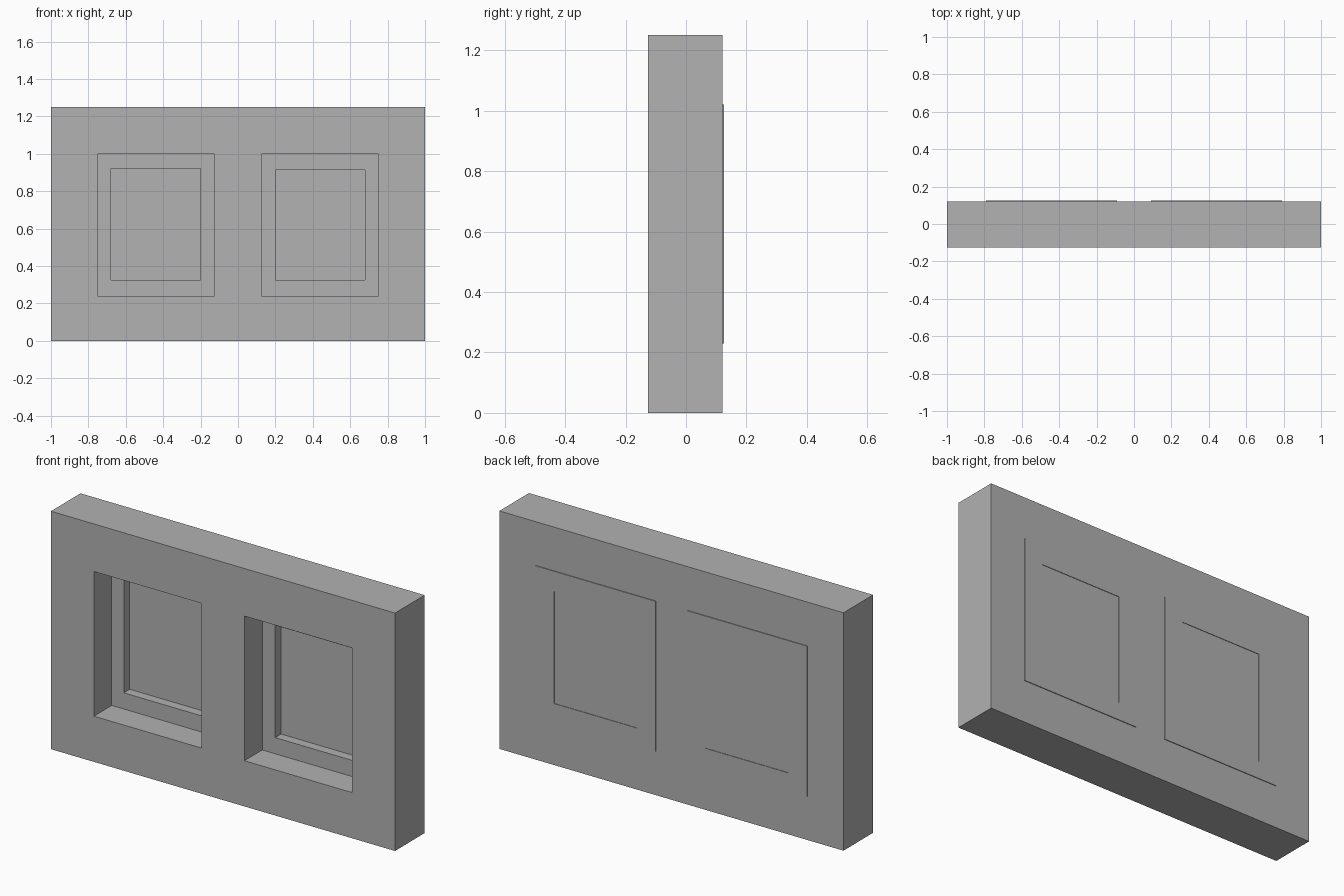
import bpy
import bmesh
from mathutils import Vector

old = bpy.data.objects.get("Cube")
if old:
    bpy.data.objects.remove(old, do_unlink=True)

grey = bpy.data.materials.new("plain_grey")
grey.use_nodes = True
colour = (0.445, 0.445, 0.445, 1)
grey.diffuse_color = colour
grey.node_tree.nodes["Principled BSDF"].inputs["Base Color"].default_value = colour


def slab(name, xs, zs, holes, front, back):
    """Upright slab split on a grid, skipping the cells listed as holes."""
    bm = bmesh.new()
    grid = [[bm.verts.new((x, front, z)) for z in zs] for x in xs]
    for i in range(len(xs) - 1):
        for j in range(len(zs) - 1):
            if (i, j) not in holes:
                bm.faces.new((grid[i][j], grid[i + 1][j],
                              grid[i + 1][j + 1], grid[i][j + 1]))
    # Thicken the sheet, keeping the front faces
    sheet = bm.faces[:]
    ext = bmesh.ops.extrude_face_region(bm, geom=sheet, use_keep_orig=True)
    moved = [g for g in ext["geom"] if isinstance(g, bmesh.types.BMVert)]
    bmesh.ops.translate(bm, verts=moved, vec=Vector((0, back - front, 0)))
    bmesh.ops.recalc_face_normals(bm, faces=bm.faces[:])
    mesh = bpy.data.meshes.new(name)
    bm.to_mesh(mesh)
    bm.free()
    mesh.materials.append(grey)
    obj = bpy.data.objects.new(name, mesh)
    bpy.context.collection.objects.link(obj)
    return obj


# Wall with two window openings
slab("wall", (-1, -0.75, -0.125, 0.125, 0.75, 1), (0, 0.24, 1.0, 1.25),
     {(1, 1), (3, 1)}, -0.125, 0.121)

# Window frames, lapping slightly over the back of the wall, and their panes
for side, s, top in (("right", -1, 0.922), ("left", 1, 0.915)):
    outer = sorted(s * x for x in (0.09, 0.2, 0.68, 0.79))
    slab(side + "_window_frame", outer, (0.23, 0.325, top, 1.02),
         {(1, 1)}, 0.023, 0.125)
    slab(side + "_window_pane", outer[1:3], (0.325, top), set(), 0.072, 0.122)
